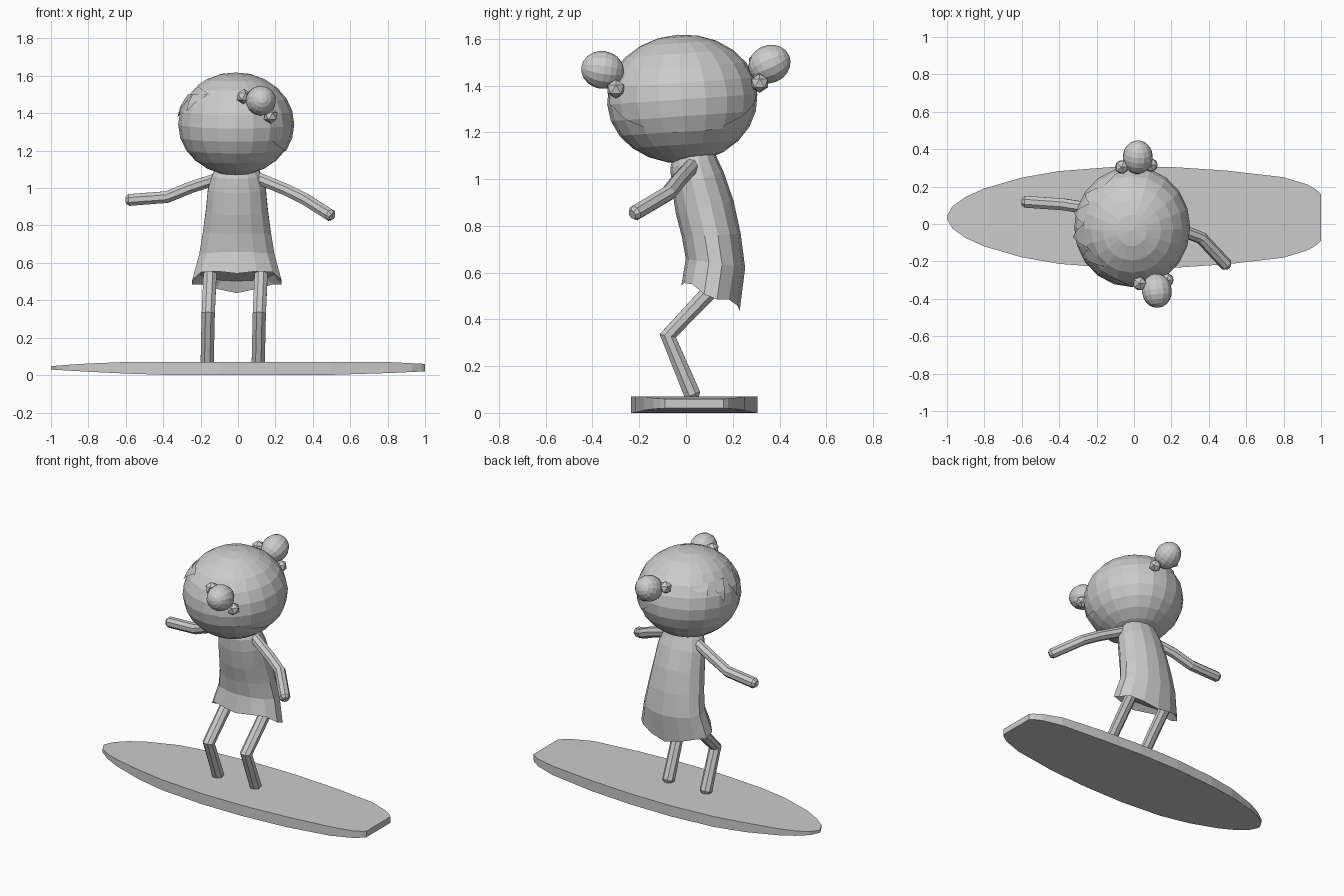
import bpy, bmesh, math
from mathutils import Vector, Matrix

if "Cube" in bpy.data.objects:
    bpy.data.objects.remove(bpy.data.objects["Cube"])


def finish(bm, name):
    bmesh.ops.recalc_face_normals(bm, faces=bm.faces[:])
    me = bpy.data.meshes.new(name)
    bm.to_mesh(me)
    bm.free()
    ob = bpy.data.objects.new(name, me)
    bpy.context.collection.objects.link(ob)
    return ob


def loft(name, rings):
    bm = bmesh.new()
    loops = [[bm.verts.new(p) for p in r] for r in rings]
    n = len(loops[0])
    for a, b in zip(loops, loops[1:]):
        for i in range(n):
            j = (i + 1) % n
            bm.faces.new((a[i], a[j], b[j], b[i]))
    bm.faces.new(loops[0][::-1])
    bm.faces.new(loops[-1])
    return finish(bm, name)


def tube(name, pts, r, sides=8):
    pts = [Vector(p) for p in pts]
    d0, d1 = (pts[1] - pts[0]).normalized(), (pts[-1] - pts[-2]).normalized()
    # extra stations near both ends make the rounded tips
    path = [pts[0], pts[0] + d0 * r * .5] + pts[1:-1] + [pts[-1] - d1 * r * .5, pts[-1]]
    rings = []
    for k, p in enumerate(path):
        a = (p - path[k - 1]).normalized() if k else d0
        b = (path[k + 1] - p).normalized() if k < len(path) - 1 else d1
        t = (a + b).normalized()
        ref = Vector((0, 1, 0)) if abs(t.x) > .6 else Vector((1, 0, 0))
        u = (ref - t * ref.dot(t)).normalized()
        v = t.cross(u)
        rad = r * (.6 if k in (0, len(path) - 1) else 1)
        rings.append([p + rad * (u * math.cos(w) + v * math.sin(w))
                      for w in (2 * math.pi * (i + .5) / sides for i in range(sides))])
    return loft(name, rings)


def ball(name, mat, seg=20, rings=12, cut=None):
    bm = bmesh.new()
    bmesh.ops.create_uvsphere(bm, u_segments=seg, v_segments=rings, radius=1, matrix=mat)
    if cut:
        bmesh.ops.bisect_plane(bm, geom=bm.verts[:] + bm.edges[:] + bm.faces[:],
                               plane_co=cut[0], plane_no=cut[1], clear_inner=True)
    return finish(bm, name)


# Surfboard: half-width outline with thinned nose and tail
outline = [(-1, .008), (-.97, .06), (-.9, .11), (-.8, .155), (-.6, .213), (-.4, .248), (-.1, .271),
           (.2, .27), (.5, .25), (.8, .215), (.93, .175), (.98, .145), (1, .125)]
board = []
for x, w in outline:
    top = .07 - .022 * max(0, (-x - .6) / .4) ** 1.5 - .01 * max(0, (x - .8) / .2)
    bot = .03 * max(0, (-x - .3) / .7) ** 1.5 + .02 * max(0, (x - .4) / .6) ** 1.5
    board.append([(x, .035 - w, bot), (x, .035 + w, bot), (x, .035 + w, top), (x, .035 - w, top)])
loft("surfboard", board)

# Legs
for name, x in (("left_leg", -.165), ("right_leg", .108)):
    tube(name, [(x, .035, .06), (x + .006, -.078, .33), (x + .017, .15, .57)], .038)

# Arms
tube("left_arm", [(-.08, .04, 1.06), (-.25, .085, 1.005), (-.38, .105, .952), (-.6, .12, .935)], .034)
tube("right_arm", [(.09, .03, 1.06), (.26, -.035, .99), (.36, -.075, .94), (.505, -.23, .848)], .034)

# Dress: leaning lofted body, z, y, half x, half y, slope of the ring along y
body = [(1.13, .03, .1, .08, .2), (1.07, .033, .135, .1, .2), (1.0, .05, .158, .112, .25),
        (.88, .08, .17, .124, .2), (.76, .108, .187, .126, .05), (.64, .126, .207, .127, -.15),
        (.505, .105, .245, .125, -.42), (.545, .11, .2, .1, -.42)]
N = 14
dress = []
for k, (z, y, rx, ry, s) in enumerate(body):
    ring = []
    for i in range(N):
        a = 2 * math.pi * (i + .5) / N
        wave = .014 * math.cos(4 * a) * -1 if k == 6 else 0
        ring.append((-.006 + rx * math.cos(a), y + ry * math.sin(a),
                     z + s * ry * math.sin(a) + wave))
    dress.append(ring)
loft("dress", dress)

# Head and hair cap, cut along the hairline
C, R = Vector((-.012, -.016, 1.341)), Vector((.308, .322, .273))
tilt = Matrix.Rotation(math.radians(4), 4, 'X')


def head_mat(k):
    return Matrix.Translation(C) @ tilt @ Matrix.Diagonal((*(R * k), 1))


ball("head", head_mat(1))
ball("hair_cap", head_mat(1.016), cut=((-.13, 0, 1.48), (.28, 0, .38)))

# Fringe: pointed locks lying on the forehead (face looks to -x)
for n, (y0, y1, yt, zt) in enumerate([(-.23, -.13, -.18, 1.41), (-.13, .0, -.07, 1.37),
                                      (.0, .11, .06, 1.38), (.11, .21, .16, 1.42)]):
    bm = bmesh.new()

    def on_face(y, z, k):
        q = 1 - ((y - C.y) / R.y) ** 2 - ((z - C.z) / R.z) ** 2
        return bm.verts.new((C.x - R.x * math.sqrt(max(q, 0)) * k, y, z))
    rows = [[on_face(y0 + (yt - y0) * t, 1.5 + (zt - 1.5) * t, 1.03),
             on_face(y1 + (yt - y1) * t, 1.5 + (zt - 1.5) * t, 1.03)] for t in (0, .5)]
    tip = on_face(yt, zt, 1.04)
    bm.faces.new((rows[0][0], rows[0][1], rows[1][1], rows[1][0]))
    bm.faces.new((rows[1][0], rows[1][1], tip))
    finish(bm, f"fringe_lock_{n}")

# Hair buns (egg shapes pointing outward) with bead ties
buns = [("front", (.122, -.357, 1.467), (.1, -1, .15), [(.03, -.318, 1.49), (.175, -.3, 1.385)]),
        ("back", (.02, .357, 1.492), (.05, 1, .45), [(-.065, .305, 1.5), (.09, .315, 1.41)])]
for name, c, d, beads in buns:
    rot = Vector(d).to_track_quat('Z', 'Y').to_matrix().to_4x4()
    ball(name + "_bun", Matrix.Translation(c) @ rot @ Matrix.Diagonal((.081, .081, .092, 1)), 14, 10)
    for i, p in enumerate(beads):
        bm = bmesh.new()
        bmesh.ops.create_icosphere(bm, subdivisions=1, radius=.041, matrix=Matrix.Translation(p))
        finish(bm, f"{name}_hair_tie_{i}")
